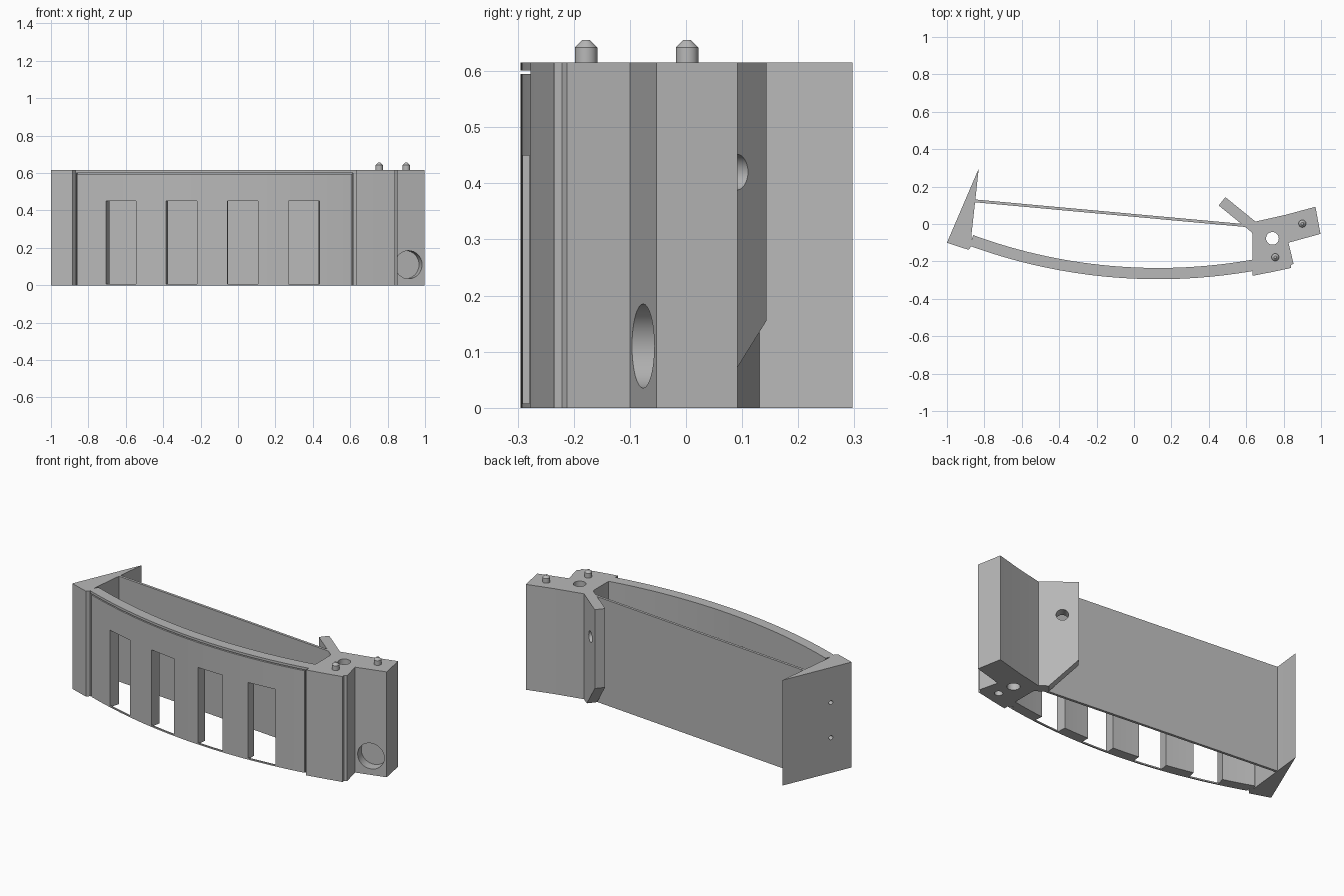
import bpy
import bmesh
import math
from mathutils import Matrix, Vector

if "Cube" in bpy.data.objects:
    bpy.data.objects.remove(bpy.data.objects["Cube"], do_unlink=True)

HEIGHT = 0.615
CENTRE = Vector((0.13, 2.645))  # centre of the curved wall
R_OUT, R_IN = 2.94, 2.88

grey = bpy.data.materials.new("plain grey")
grey.use_nodes = True
grey.diffuse_color = (0.48, 0.48, 0.48, 1)
grey.node_tree.nodes["Principled BSDF"].inputs["Base Color"].default_value = grey.diffuse_color


def finish(name, bm):
    bmesh.ops.recalc_face_normals(bm, faces=bm.faces)
    mesh = bpy.data.meshes.new(name)
    bm.to_mesh(mesh)
    bm.free()
    mesh.materials.append(grey)
    obj = bpy.data.objects.new(name, mesh)
    bpy.context.collection.objects.link(obj)
    return obj


def prism(name, outline, z0=0, z1=HEIGHT, matrix=Matrix()):
    bm = bmesh.new()
    low = [bm.verts.new(matrix @ Vector((x, y, z0))) for x, y in outline]
    high = [bm.verts.new(matrix @ Vector((x, y, z1))) for x, y in outline]
    bm.faces.new(low)
    bm.faces.new(high)
    for i in range(len(low)):
        j = (i + 1) % len(low)
        bm.faces.new((low[i], low[j], high[j], high[i]))
    return finish(name, bm)


def arc(name, x0, x1, r0, r1, z0, z1, steps=48):
    """Radial slice of the curved wall between two x positions on its outer face."""
    a0, a1 = (math.asin((x - CENTRE.x) / R_OUT) for x in (x0, x1))
    angles = [a0 + (a1 - a0) * i / steps for i in range(steps + 1)]
    def at(a, r):
        return (CENTRE.x + r * math.sin(a), CENTRE.y - r * math.cos(a))
    outline = [at(a, r1) for a in angles] + [at(a, r0) for a in reversed(angles)]
    return prism(name, outline, z0, z1)


def cylinder(name, centre, direction, r0, r1, length):
    bm = bmesh.new()
    turn = Vector(direction).to_track_quat('Z', 'Y').to_matrix().to_4x4()
    bmesh.ops.create_cone(bm, cap_ends=True, segments=32, radius1=r0, radius2=r1,
                          depth=length, matrix=Matrix.Translation(centre) @ turn)
    return finish(name, bm)


def cut(obj, cutters):
    bpy.context.view_layer.objects.active = obj
    for cutter in cutters:
        mod = obj.modifiers.new("cut", 'BOOLEAN')
        mod.operation = 'DIFFERENCE'
        mod.solver = 'EXACT'
        mod.object = cutter
        bpy.ops.object.modifier_apply(modifier=mod.name)
        bpy.data.objects.remove(cutter, do_unlink=True)


# Curved front wall with windows, a thin sill and a groove around the panel
wall = arc("curved_wall", -0.88, 0.65, R_IN, R_OUT, 0, HEIGHT, 64)
cutters = []
for x0, x1 in ((-0.705, -0.545), (-0.385, -0.22), (-0.057, 0.108), (0.27, 0.437)):
    cutters.append(arc("window_cutter", x0, x1, 2.8, 3.0, 0.008, 0.45, 4))
    cutters.append(arc("sill_cutter", x0, x1, 2.8, R_OUT - 0.008, -0.1, 0.1, 4))
cutters.append(arc("top_groove_cutter", -0.866, 0.615, R_OUT - 0.02, 3.0, 0.595, 0.601))
for x in (-0.866, 0.609):
    cutters.append(arc("side_groove_cutter", x, x + 0.006, R_OUT - 0.02, 3.0, -0.1, 0.598, 1))
cut(wall, cutters)

# Wedge at the right-hand end, with two small blind holes
wedge = prism("end_wedge", [(-1, -0.1), (-0.885, -0.138), (-0.87, -0.12),
                            (-0.87, -0.067), (-0.83, 0.297)])
cut(wedge, [cylinder("screw_hole_cutter", (-0.949, 0.019, z), (0.92, -0.39, 0),
                     0.012, 0.012, 0.1) for z in (0.205, 0.41)])

# Thin straight back plate
back_plate = prism("back_plate", [(-0.86, 0.117), (0.64, -0.02), (0.64, -0.005), (-0.86, 0.132)])

# Connector block at the left-hand end
block = prism("connector_block", [
    (0.633, -0.277), (0.737, -0.257), (0.84, -0.235), (0.838, -0.221), (0.853, -0.212),
    (0.826, -0.1), (0.997, -0.053), (0.97, 0.092), (0.81, 0.049), (0.65, 0.013),
    (0.623, -0.01), (0.633, -0.055)])
cut(block, [
    cylinder("through_hole_cutter", (0.74, -0.077, 0.3), (0, 0, 1), 0.034, 0.034, 1),
    cylinder("pin_socket_cutter", (0.755, -0.178, 0), (0, 0, 1), 0.022, 0.022, 0.1),
    cylinder("front_hole_cutter", (0.912, -0.077, 0.11), (0.27, -0.96, 0), 0.075, 0.075, 0.12)])

# Slanted arm behind the block, chamfered below and drilled across
u = Vector((-0.776, 0.63, 0))
side = u.cross(Vector((0, 0, 1)))
frame = Matrix.Translation((0.657, -0.03, 0)) @ Matrix((u, (0, 0, 1), side)).transposed().to_4x4()
arm = prism("slanted_arm", [(0, 0), (0.087, 0), (0.24, 0.155), (0.24, HEIGHT), (0, HEIGHT)],
            -0.0285, 0.0285, frame)
cut(arm, [cylinder("arm_hole_cutter", (0.536, 0.068, 0.42), side, 0.032, 0.032, 0.2)])

# Locating pins with tapered tips
parts = [wall, wedge, back_plate, block, arm]
for label, x, y in (("front", 0.755, -0.178), ("rear", 0.9, 0.002)):
    parts.append(cylinder(label + "_pin", (x, y, 0.622), (0, 0, 1), 0.02, 0.02, 0.04))
    parts.append(cylinder(label + "_pin_tip", (x, y, 0.6485), (0, 0, 1), 0.02, 0.007, 0.013))

# Smooth curves, sharp corners
bpy.ops.object.select_all(action='DESELECT')
for obj in parts:
    obj.select_set(True)
bpy.context.view_layer.objects.active = wall
bpy.ops.object.shade_smooth_by_angle(angle=math.radians(25))
